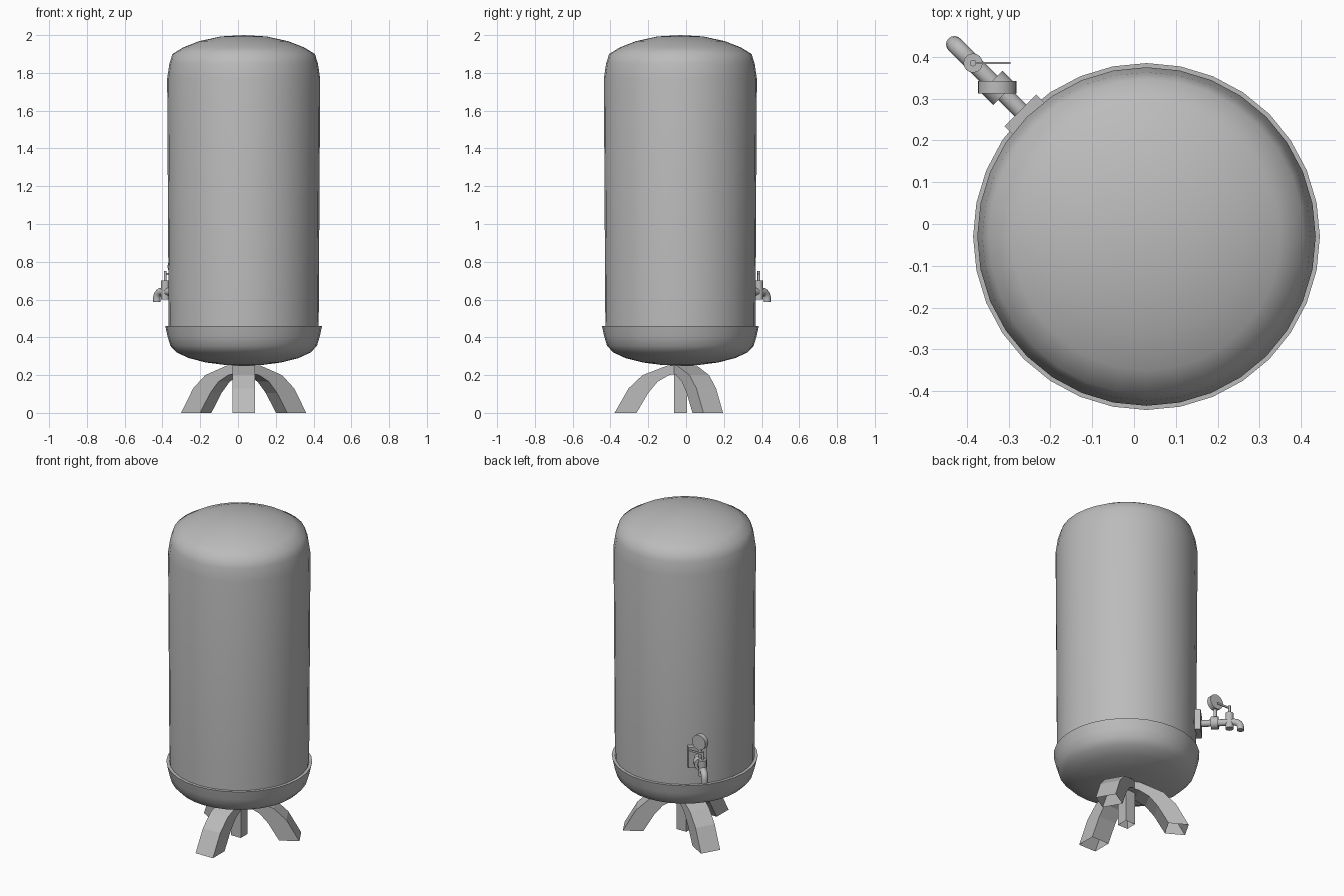
import bpy, bmesh, math
from mathutils import Vector, Matrix

cube = bpy.data.objects.get("Cube")
if cube:
    bpy.data.objects.remove(cube, do_unlink=True)

steel = bpy.data.materials.new("grey_steel")
steel.use_nodes = True
GREY = (0.5, 0.5, 0.5, 1)
steel.diffuse_color = GREY
steel.node_tree.nodes["Principled BSDF"].inputs["Base Color"].default_value = GREY

CENTRE = Vector((0.03, -0.03, 0))
OUT = Vector((-1, 1, 0)).normalized()   # direction the tap points
TAP_Z = 0.642


def finish(name, bm, smooth=None):
    bmesh.ops.recalc_face_normals(bm, faces=bm.faces)
    mesh = bpy.data.meshes.new(name)
    bm.to_mesh(mesh)
    bm.free()
    mesh.materials.append(steel)
    obj = bpy.data.objects.new(name, mesh)
    bpy.context.collection.objects.link(obj)
    if smooth:
        bpy.ops.object.select_all(action='DESELECT')
        obj.select_set(True)
        bpy.context.view_layer.objects.active = obj
        bpy.ops.object.shade_smooth_by_angle(angle=math.radians(smooth))
    return obj


def lathe(name, profile, sides=32, smooth=50):
    """Spin an (r, z) profile around the tank axis."""
    bm = bmesh.new()
    verts = [bm.verts.new(CENTRE + Vector((0, r, z))) for r, z in profile]
    edges = [bm.edges.new(pair) for pair in zip(verts, verts[1:])]
    bmesh.ops.spin(bm, geom=verts + edges, cent=CENTRE, axis=(0, 0, 1),
                   angle=math.tau, steps=sides)
    bmesh.ops.remove_doubles(bm, verts=bm.verts, dist=0.0005)
    return finish(name, bm, smooth)


def rod(name, start, end, radius, sides=16):
    """Capped cylinder between two points."""
    start, end = Vector(start), Vector(end)
    axis = end - start
    turn = axis.to_track_quat('Z', 'Y').to_matrix().to_4x4()
    bm = bmesh.new()
    bmesh.ops.create_cone(bm, cap_ends=True, segments=sides, radius1=radius,
                          radius2=radius, depth=axis.length,
                          matrix=Matrix.Translation((start + end) / 2) @ turn)
    return finish(name, bm, 40)


def box(name, centre, size, angle=0):
    bm = bmesh.new()
    bmesh.ops.create_cube(bm, size=1, matrix=Matrix.Translation(centre)
                          @ Matrix.Rotation(angle, 4, 'Z') @ Matrix.Diagonal((*size, 1)))
    return finish(name, bm)


def along(reach, z=TAP_Z):
    """Point on the tap axis at a distance from the tank axis."""
    return CENTRE + OUT * reach + Vector((0, 0, z))


# Tank: domed body, and a slightly wider cup under it
lathe("tank_body", [(0, 2.0), (0.12, 1.993), (0.235, 1.968), (0.32, 1.935),
                    (0.377, 1.9), (0.393, 1.85), (0.405, 1.77), (0.397, 0.45)])
lathe("bottom_cup", [(0.397, 0.46), (0.415, 0.46), (0.403, 0.405), (0.388, 0.355),
                     (0.355, 0.32), (0.29, 0.29), (0.2, 0.267), (0.1, 0.254), (0, 0.25)])

# Three arched legs with open square tube ends
outer = [(0.348, 0), (0.274, 0.13), (0.2, 0.2), (0.07, 0.25), (0, 0.255)]
inner = [(0.232, 0), (0.17, 0.105), (0.12, 0.165), (0.06, 0.2), (0, 0.21)]
for number, degrees in enumerate((-90, 30, 150)):
    a = math.radians(degrees)
    radial = Vector((math.cos(a), math.sin(a), 0))
    side = Vector((-math.sin(a), math.cos(a), 0)) * 0.06
    bm = bmesh.new()
    rings = []
    for (ro, zo), (ri, zi) in zip(outer, inner):
        high = CENTRE + radial * ro + Vector((0, 0, zo))
        low = CENTRE + radial * ri + Vector((0, 0, zi))
        rings.append([bm.verts.new(p) for p in
                      (high + side, high - side, low - side, low + side)])
    for r1, r2 in zip(rings, rings[1:]):
        for i in range(4):
            j = (i + 1) % 4
            bm.faces.new((r1[i], r1[j], r2[j], r2[i]))
    finish(f"leg_{number + 1}", bm)

# Central post, open at the foot
post = box("centre_post", CENTRE + Vector((0, 0, 0.125)), (0.068, 0.068, 0.25))
bm = bmesh.new()
bm.from_mesh(post.data)
bmesh.ops.delete(bm, geom=[f for f in bm.faces if f.normal.z < -0.9], context='FACES_ONLY')
bm.to_mesh(post.data)
bm.free()

# Tap: wall plate, collar and valve
box("tap_plate", along(0.407), (0.04, 0.108, 0.13), math.radians(135))
rod("pipe_collar", along(0.482), along(0.524), 0.037)
rod("valve_body", along(0.587, 0.6), along(0.587, 0.7), 0.023)
rod("valve_stem", along(0.587, 0.7), along(0.587, 0.75), 0.008, 10)
box("valve_handle", along(0.587, 0.735) + Vector((0.045, 0, 0)), (0.09, 0.005, 0.012))

# Pipe bending down into the spout
path = [along(0.39), along(0.615)]
for step in range(1, 6):
    t = math.radians(18 * step)
    path.append(along(0.615 + 0.035 * math.sin(t), TAP_Z - 0.035 * (1 - math.cos(t))))
path.append(along(0.65, 0.587))
across = Vector((1, 1, 0)).normalized()
bm = bmesh.new()
rings = []
for i, p in enumerate(path):
    tangent = (path[min(i + 1, len(path) - 1)] - path[max(i - 1, 0)]).normalized()
    up = tangent.cross(across)
    rings.append([bm.verts.new(p + 0.02 * (across * math.cos(k * math.tau / 16)
                                           + up * math.sin(k * math.tau / 16)))
                  for k in range(16)])
for r1, r2 in zip(rings, rings[1:]):
    for i in range(16):
        j = (i + 1) % 16
        bm.faces.new((r1[i], r1[j], r2[j], r2[i]))
bm.faces.new(rings[-1])
finish("tap_pipe", bm, 40)

# Pressure gauge on a stem above the collar
gauge = along(0.505, 0.775)
rod("gauge_stem", along(0.505), gauge - Vector((0, 0, 0.04)), 0.01, 10)
rod("gauge_dial", gauge - Vector((0, 0.015, 0)), gauge + Vector((0, 0.015, 0)), 0.046, 24)
